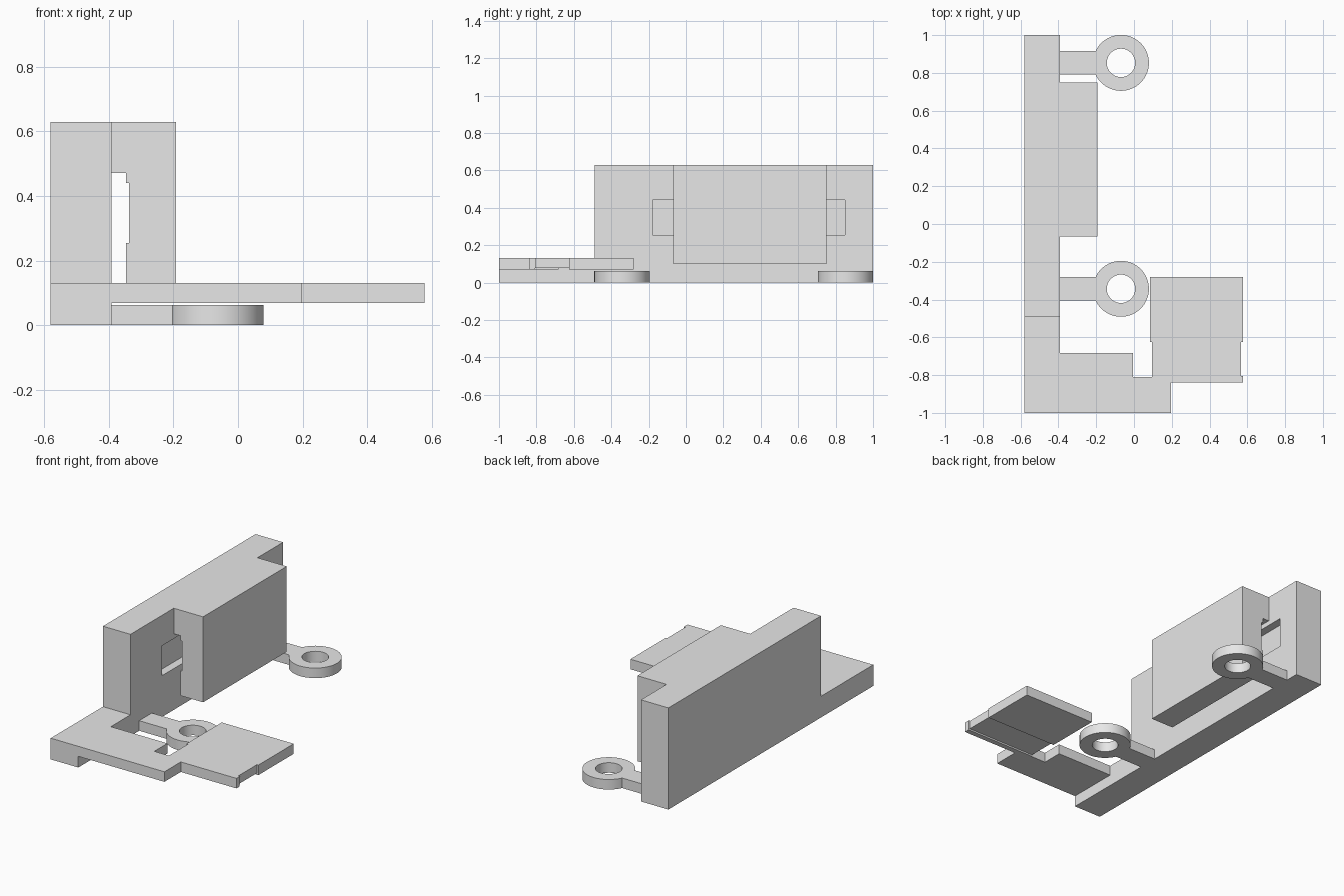
import bpy
import bmesh
import math
from mathutils import Vector

if "Cube" in bpy.data.objects:
    bpy.data.objects.remove(bpy.data.objects["Cube"], do_unlink=True)

GREY = (0.8, 0.8, 0.8, 1.0)
grey = bpy.data.materials.new("light grey plastic")
grey.use_nodes = True
grey.diffuse_color = GREY
grey.node_tree.nodes["Principled BSDF"].inputs["Base Color"].default_value = GREY


def finish(name, bm):
    bmesh.ops.recalc_face_normals(bm, faces=bm.faces)
    mesh = bpy.data.meshes.new(name)
    bm.to_mesh(mesh)
    bm.free()
    mesh.materials.append(grey)
    obj = bpy.data.objects.new(name, mesh)
    bpy.context.collection.objects.link(obj)
    return obj


def extrude(name, outline, axis, start, end):
    """Extrude a flat outline along x, y or z."""
    bm = bmesh.new()
    verts = []
    for point in outline:
        co = list(point)
        co.insert(axis, start)
        verts.append(bm.verts.new(co))
    face = bm.faces.new(verts)
    moved = bmesh.ops.extrude_face_region(bm, geom=[face])["geom"]
    shift = Vector((0, 0, 0))
    shift[axis] = end - start
    bmesh.ops.translate(bm, vec=shift,
                        verts=[v for v in moved if isinstance(v, bmesh.types.BMVert)])
    return finish(name, bm)


def box(name, x, y, z):
    return extrude(name, [(x[0], y[0]), (x[1], y[0]), (x[1], y[1]), (x[0], y[1])], 2, *z)


def cylinder(name, centre, radius, z):
    ring = [(centre[0] + radius * math.cos(math.tau * i / 64),
             centre[1] + radius * math.sin(math.tau * i / 64)) for i in range(64)]
    return extrude(name, ring, 2, *z)


def combine(obj, other, operation):
    """Apply a boolean and discard the helper."""
    other.hide_render = True
    mod = obj.modifiers.new("combine", 'BOOLEAN')
    mod.operation = operation
    mod.solver = 'EXACT'
    mod.object = other
    bpy.ops.object.select_all(action='DESELECT')
    bpy.context.view_layer.objects.active = obj
    obj.select_set(True)
    bpy.ops.object.modifier_apply(modifier=mod.name)
    bpy.data.objects.remove(other, do_unlink=True)


BACK, WALL, COVER = -0.58, -0.392, -0.192   # main x planes
TOP, PLATE_LOW, PLATE_TOP = 0.628, 0.069, 0.131

# Upright wall with its low foot, and the long pocket in its inner face
wall = extrude("wall", [(-1, 0), (1, 0), (1, TOP), (-0.49, TOP),
                        (-0.49, PLATE_TOP), (-1, PLATE_TOP)], 0, BACK, WALL)
combine(wall, box("pocket_cutter", (WALL - 0.05, WALL + 0.1), (-0.18, 0.85),
                  (0.255, 0.44)), 'DIFFERENCE')

# Hooked cover hanging from the wall, leaving a slot open at the bottom
extrude("slot_cover", [(WALL, TOP), (COVER, TOP), (COVER, 0.1), (-0.347, 0.1),
                       (-0.347, 0.255), (-0.337, 0.255), (-0.337, 0.44),
                       (-0.347, 0.44), (-0.347, 0.47), (WALL, 0.47)], 1, -0.067, 0.75)

# Front plate with the raised square panel
panel = extrude("panel_plate", [
    (WALL, -1), (0.197, -1), (0.197, -0.84), (0.577, -0.84), (0.577, -0.805),
    (0.567, -0.805), (0.567, -0.625), (0.577, -0.625), (0.577, -0.28),
    (0.085, -0.28), (0.085, -0.625), (0.095, -0.625), (0.095, -0.81),
    (-0.005, -0.81), (-0.005, -0.682), (WALL, -0.682)], 2, PLATE_LOW, PLATE_TOP)
combine(panel, box("groove_cutter", (0.05, 0.6), (-0.807, -0.625),
                   (0, PLATE_LOW + 0.01)), 'DIFFERENCE')

# Two screw lugs: arm, round eye and hole
for name, y in (("front_lug", -0.343), ("rear_lug", 0.853)):
    centre, height = (-0.069, y), (0, 0.062)
    lug = cylinder(name, centre, 0.148, height)
    combine(lug, box("arm", (WALL, -0.15), (y - 0.062, y + 0.062), height), 'UNION')
    combine(lug, cylinder("hole_cutter", centre, 0.075, (-0.1, 0.2)), 'DIFFERENCE')
    bpy.ops.object.select_all(action='DESELECT')
    bpy.context.view_layer.objects.active = lug
    lug.select_set(True)
    bpy.ops.object.shade_smooth_by_angle(angle=math.radians(30))
